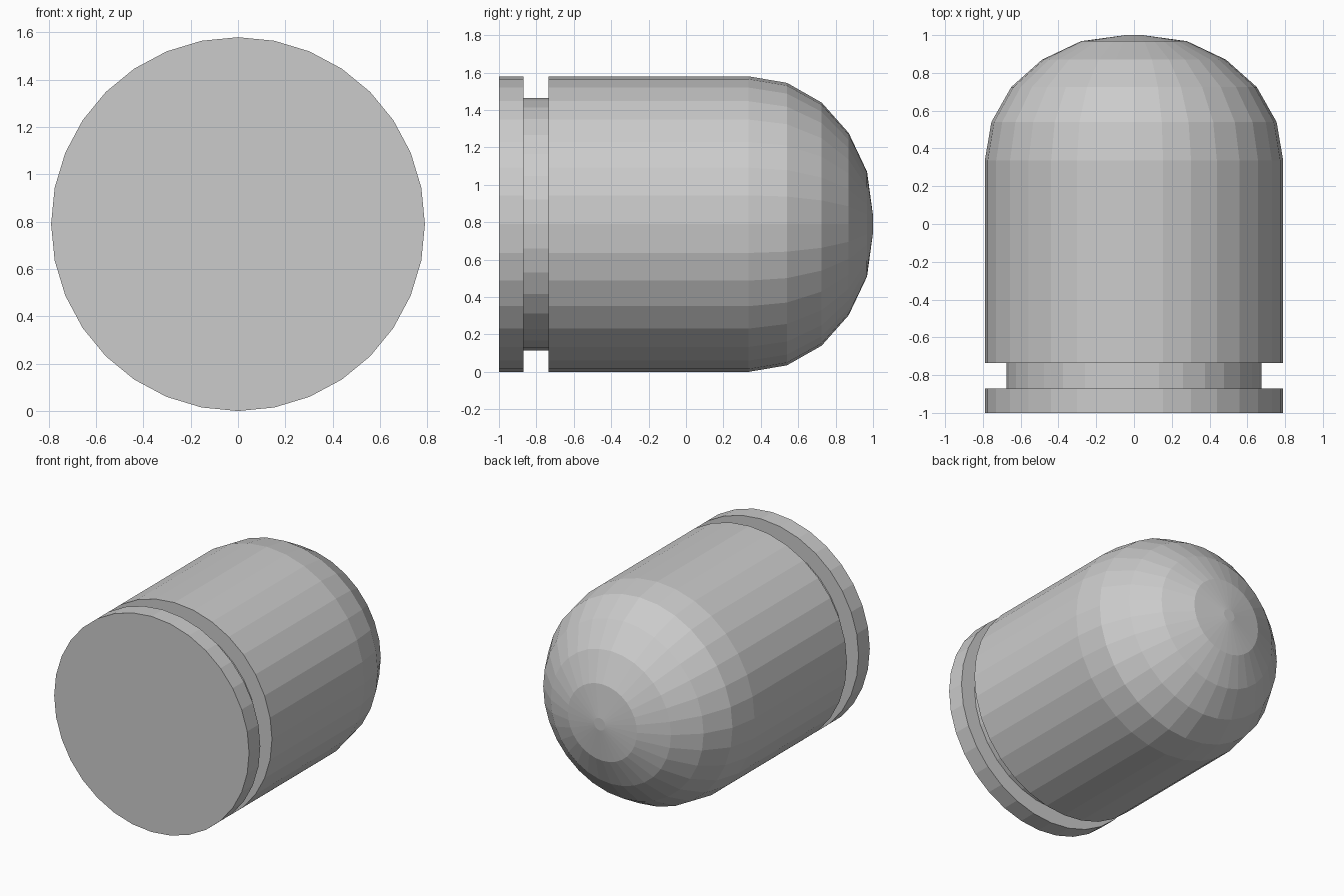
import bpy
import bmesh
import math

if "Cube" in bpy.data.objects:
    bpy.data.objects.remove(bpy.data.objects["Cube"], do_unlink=True)

SIDES = 32
AXIS_HEIGHT = 0.79

# Single grey metal
metal = bpy.data.materials.new("grey metal")
metal.use_nodes = True
grey = (0.6, 0.6, 0.6, 1)
metal.diffuse_color = grey
metal.node_tree.nodes["Principled BSDF"].inputs["Base Color"].default_value = grey


def lathe(name, profile):
    """Turn (y, radius) points about the lengthwise axis and cap both ends."""
    bm = bmesh.new()
    rings = []
    for y, radius in profile:
        angles = [math.tau * i / SIDES for i in range(SIDES)]
        rings.append([bm.verts.new((radius * math.sin(a), y,
                                    AXIS_HEIGHT + radius * math.cos(a)))
                      for a in angles])
    for near, far in zip(rings, rings[1:]):
        for i in range(SIDES):
            j = (i + 1) % SIDES
            bm.faces.new((near[i], near[j], far[j], far[i]))
    bm.faces.new(rings[0])
    bm.faces.new(rings[-1])
    bmesh.ops.recalc_face_normals(bm, faces=bm.faces)
    mesh = bpy.data.meshes.new(name)
    bm.to_mesh(mesh)
    bm.free()
    mesh.materials.append(metal)
    obj = bpy.data.objects.new(name, mesh)
    bpy.context.collection.objects.link(obj)
    return obj


# Flat base rim, recessed groove, straight body and faceted rounded nose
lathe("round_nosed_casing", [
    (-1.0, 0.79), (-0.87, 0.79),
    (-0.87, 0.675), (-0.735, 0.675),
    (-0.735, 0.79), (0.335, 0.79),
    (0.54, 0.755), (0.725, 0.65), (0.87, 0.487),
    (0.968, 0.28), (1.0, 0.045),
])
